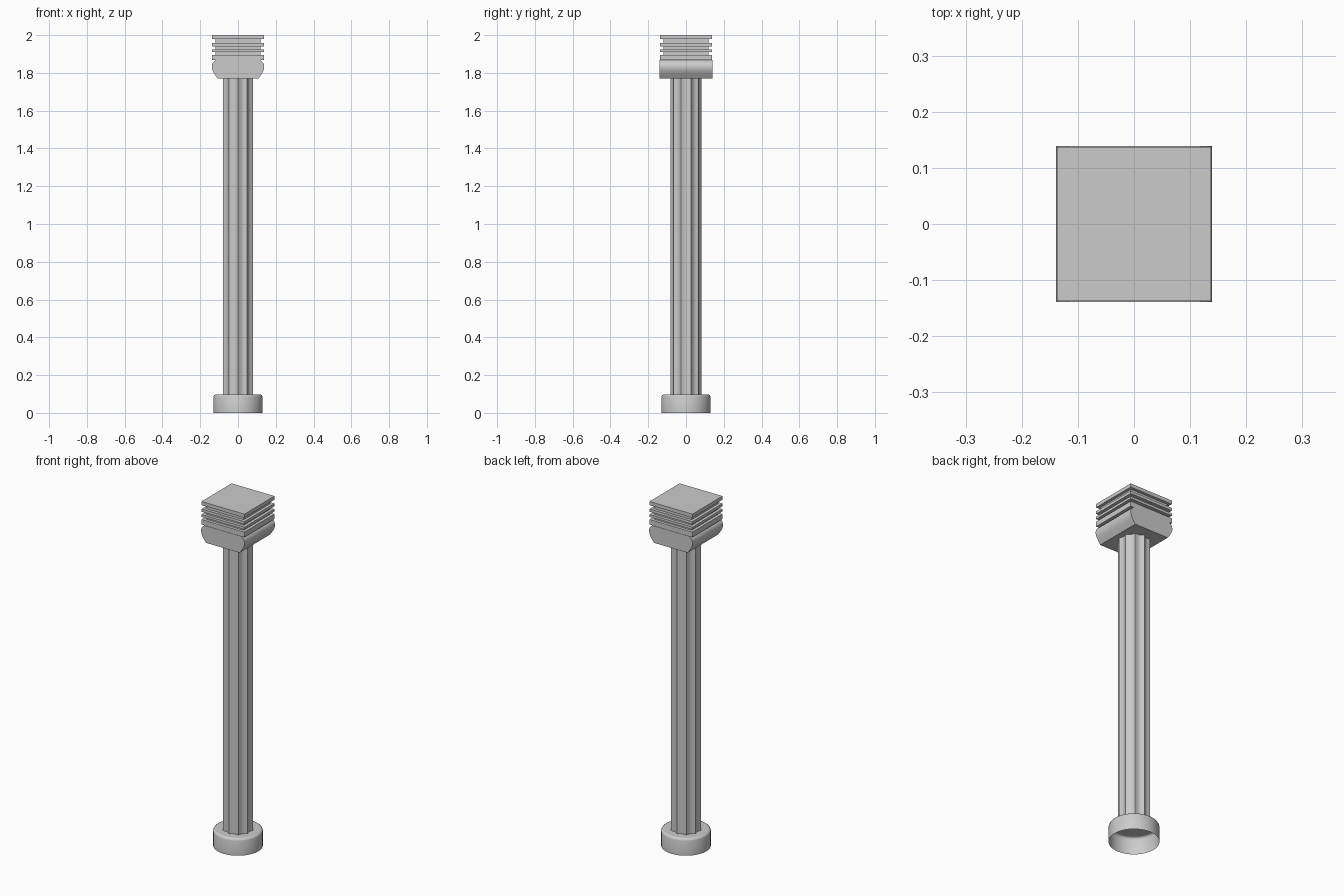
import bpy, bmesh, math

if "Cube" in bpy.data.objects:
    bpy.data.objects.remove(bpy.data.objects["Cube"])


def finish(name, bm, smooth=None):
    """Turn a bmesh into a named object, optionally smooth by angle."""
    mesh = bpy.data.meshes.new(name)
    bmesh.ops.recalc_face_normals(bm, faces=bm.faces)
    bm.to_mesh(mesh)
    bm.free()
    ob = bpy.data.objects.new(name, mesh)
    bpy.context.collection.objects.link(ob)
    if smooth:
        bpy.ops.object.select_all(action='DESELECT')
        ob.select_set(True)
        bpy.context.view_layer.objects.active = ob
        bpy.ops.object.shade_smooth_by_angle(angle=math.radians(smooth))
    return ob


def prism(name, outline, offset, caps=True, smooth=None):
    """Extrude a closed outline of 3D points along an offset."""
    bm = bmesh.new()
    a = [bm.verts.new(p) for p in outline]
    b = [bm.verts.new([c + d for c, d in zip(p, offset)]) for p in outline]
    n = len(a)
    for i in range(n):
        j = (i + 1) % n
        bm.faces.new((a[i], a[j], b[j], b[i]))
    if caps:
        bm.faces.new(a)
        bm.faces.new(b)
    return finish(name, bm, smooth)


def slab(name, half, z0, z1):
    pts = [(-half, -half, z0), (half, -half, z0), (half, half, z0), (-half, half, z0)]
    return prism(name, pts, (0, 0, z1 - z0))


# Round base: shell open underneath, bevelled upper rim
bm = bmesh.new()
profile = [(0.13, 0), (0.13, 0.085), (0.127, 0.093), (0.12, 0.098), (0.115, 0.098)]
SEG = 48
rings = [[bm.verts.new((r * math.cos(2 * math.pi * i / SEG),
                        r * math.sin(2 * math.pi * i / SEG), z)) for i in range(SEG)]
         for r, z in profile]
for lo, hi in zip(rings, rings[1:]):
    for i in range(SEG):
        j = (i + 1) % SEG
        bm.faces.new((lo[i], lo[j], hi[j], hi[i]))
bm.faces.new(rings[-1])
finish("base", bm, 40)

# Shaft with ten concave flutes, ridges on the y axis
FLUTES, STEPS, RIDGE, DEPTH = 10, 8, 0.083, 0.011
outline = []
for i in range(FLUTES * STEPS):
    t = (i % STEPS) / STEPS
    ang = math.pi / 2 + 2 * math.pi * i / (FLUTES * STEPS)
    r = RIDGE - DEPTH * math.sin(math.pi * t)
    outline.append((r * math.cos(ang), r * math.sin(ang), 0.096))
prism("fluted_shaft", outline, (0, 0, 1.77 - 0.096), smooth=30)

# Capital cushion: rounded side profile running front to back
half = [(0.108, 1.77), (0.122, 1.79), (0.132, 1.806), (0.138, 1.822), (0.139, 1.835),
        (0.136, 1.848), (0.129, 1.858), (0.118, 1.867)]
cushion = [(x, -0.139, z) for x, z in half] + [(-x, -0.139, z) for x, z in reversed(half)]
prism("capital_cushion", cushion, (0, 0.278, 0), smooth=35)

# Stacked square slabs on a recessed core
slab("capital_core", 0.12, 1.867, 1.985)
for i, (z0, z1) in enumerate([(1.867, 1.896), (1.911, 1.925), (1.941, 1.957), (1.979, 2.0)]):
    slab(f"capital_slab_{i + 1}", 0.137, z0, z1)
